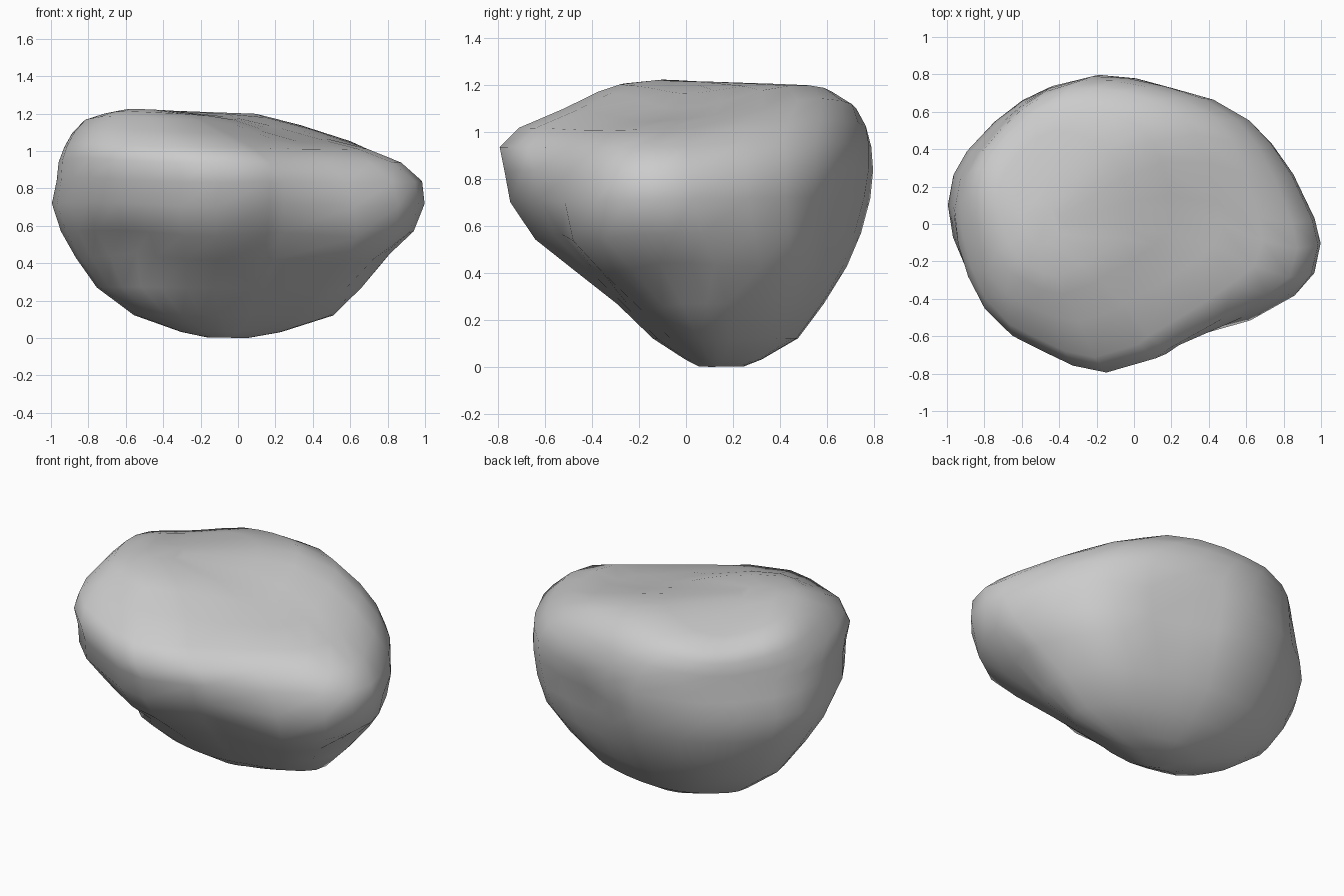
import bpy
import bmesh
import math
from mathutils import Vector

cube = bpy.data.objects.get("Cube")
if cube:
    bpy.data.objects.remove(cube, do_unlink=True)

# Plan outline of the boulder, counter-clockwise
OUTLINE = [
    (1, -.13), (.97, 0), (.85, .25), (.73, .41), (.6, .53), (.4, .65),
    (.2, .73), (0, .78), (-.2, .8), (-.46, .74), (-.6, .67), (-.75, .55),
    (-.9, .38), (-.97, .25), (-1, .08), (-.97, -.1), (-.9, -.26),
    (-.8, -.43), (-.65, -.59), (-.5, -.67), (-.31, -.76), (-.12, -.8),
    (.18, -.72), (.23, -.68), (.6, -.52), (.84, -.39), (.96, -.29),
]

# Horizontal slices: height, x min, x max, y min, y max
SLICES = [
    (0, -.15, .05, .06, .24),
    (.03, -.3, .22, 0, .32),
    (.12, -.56, .5, -.14, .48),
    (.27, -.76, .65, -.29, .59),
    (.43, -.87, .83, -.47, .69),
    (.57, -.95, .94, -.62, .75),
    (.72, -1, 1, -.74, .79),
    (.84, -.97, .99, -.77, .8),
    (.94, -.96, .88, -.8, .79),
    (1.02, -.93, .7, -.72, .77),
    (1.1, -.89, .46, -.52, .73),
    (1.17, -.83, .2, -.37, .65),
    (1.2, -.73, 0, -.28, .52),
    (1.22, -.6, -.4, -.1, .1),
]

# Swells and hollows: centre, radius, push
PUSHES = [
    ((.65, -.38, .5), .27, (.1, -.13, -.04)),       # front left swell
    ((.55, -.4, .98), .28, (-.04, .03, 0)),         # slope above the swell
    ((.35, -.2, .24), .24, (.06, -.06, -.02)),      # front left underside
    ((-.15, -.6, .6), .25, (0, -.03, -.03)),        # front underside
    ((-.45, -.15, .2), .18, (-.02, -.05, 0)),       # front right underside
    ((.55, .38, .35), .3, (.04, .05, 0)),           # back left underside
    ((.42, .56, 1.06), .3, (.05, .04, .01)),        # back left shoulder
    ((.6, .3, 1), .22, (.01, 0, .04)),              # left rim
    ((.2, .45, 1.14), .25, (.03, .03, .04)),        # back ridge of the top
    ((-.02, .6, 1.15), .22, (.01, .04, .02)),       # back rim
    ((.25, -.05, 1.12), .3, (0, 0, -.08)),          # valley in the top
    ((-.76, -.36, 1.05), .3, (-.03, -.03, .03)),    # front right shoulder
    ((-.62, .5, 1.12), .28, (.02, -.02, -.06)),     # back right shoulder
    ((-.6, -.3, .42), .14, (.04, .08, .03)),        # front hollow
    ((.77, -.06, .4), .14, (-.06, .02, .03)),       # side hollow
    ((.22, .66, .64), .2, (-.02, -.06, 0)),         # back hollow
]


def slice_ring(bm, height, x_min, x_max, y_min, y_max):
    """Fit the plan outline into the extents of one slice."""
    ring = []
    for u, v in OUTLINE:
        x = x_min + (x_max - x_min) * (u + 1) / 2
        y = y_min + (y_max - y_min) * (v + .8) / 1.6
        ring.append(bm.verts.new((x, y, height)))
    return ring


def sculpt(bm):
    """Move the surface around each swell and hollow."""
    for vert in bm.verts:
        move = Vector()
        for centre, radius, push in PUSHES:
            distance = (vert.co - Vector(centre)).length
            move += Vector(push) * math.exp(-(distance / radius) ** 2)
        vert.co += move


# Boulder body, lofted through the slices
bm = bmesh.new()
rings = [slice_ring(bm, *values) for values in SLICES]
count = len(OUTLINE)
for lower, upper in zip(rings, rings[1:]):
    for i in range(count):
        j = (i + 1) % count
        bm.faces.new((lower[i], lower[j], upper[j], upper[i]))
bm.faces.new(reversed(rings[0]))
bm.faces.new(rings[-1])
bmesh.ops.recalc_face_normals(bm, faces=bm.faces)
sculpt(bm)

mesh = bpy.data.meshes.new("boulder")
bm.to_mesh(mesh)
bm.free()
boulder = bpy.data.objects.new("boulder", mesh)
bpy.context.collection.objects.link(boulder)

# Plain grey stone
stone = bpy.data.materials.new("grey_stone")
stone.use_nodes = True
grey = (.6, .6, .6, 1)
stone.diffuse_color = grey
stone.node_tree.nodes["Principled BSDF"].inputs["Base Color"].default_value = grey
mesh.materials.append(stone)

# Soften the worn surface and shade it smooth
soften = boulder.modifiers.new("soften", 'SMOOTH')
soften.factor = .3
soften.iterations = 1
for polygon in mesh.polygons:
    polygon.use_smooth = True
